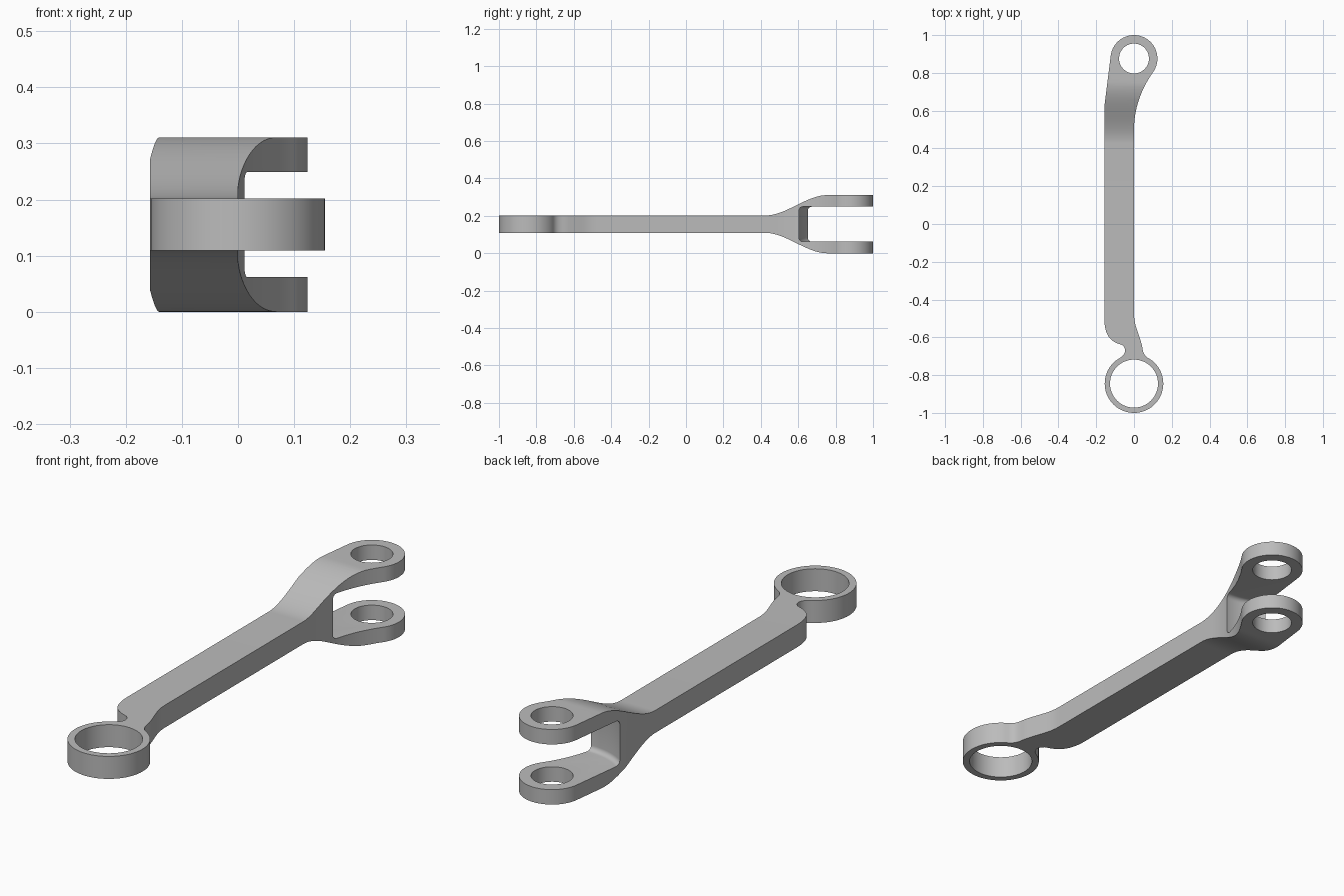
import bpy, bmesh, math
from mathutils import Vector
from mathutils.geometry import interpolate_bezier

cube = bpy.data.objects.get("Cube")
if cube:
    bpy.data.objects.remove(cube, do_unlink=True)

RING, RING_R, RING_HOLE = (0, -0.845), 0.155, 0.127
EYE, EYE_R, EYE_HOLE = (0, 0.876), 0.124, 0.079
MID_Z = 0.1565

steel = bpy.data.materials.new("grey steel")
steel.use_nodes = True
colour = (0.5, 0.5, 0.5, 1)
steel.diffuse_color = colour
steel.node_tree.nodes["Principled BSDF"].inputs["Base Color"].default_value = colour


def make(name, bm):
    bmesh.ops.recalc_face_normals(bm, faces=bm.faces)
    mesh = bpy.data.meshes.new(name)
    bm.to_mesh(mesh)
    bm.free()
    mesh.materials.append(steel)
    ob = bpy.data.objects.new(name, mesh)
    bpy.context.collection.objects.link(ob)
    return ob


def prism(name, points, offset):
    """Extrude a closed loop of 3D points."""
    bm = bmesh.new()
    face = bm.faces.new([bm.verts.new(p) for p in points])
    top = bmesh.ops.extrude_face_region(bm, geom=[face])["geom"]
    bmesh.ops.translate(bm, vec=offset, verts=[v for v in top if isinstance(v, bmesh.types.BMVert)])
    return make(name, bm)


def cylinder(name, centre, radius, z0, z1, fillet=0):
    bm = bmesh.new()
    bmesh.ops.create_cone(bm, cap_ends=True, segments=96, radius1=radius, radius2=radius, depth=z1 - z0)
    if fillet:
        rims = [e for e in bm.edges if abs(e.verts[0].co.z - e.verts[1].co.z) < 1e-5]
        bmesh.ops.bevel(bm, geom=rims, offset=fillet, segments=6, profile=0.5, affect='EDGES')
    bmesh.ops.translate(bm, vec=(centre[0], centre[1], (z0 + z1) / 2), verts=bm.verts)
    return make(name, bm)


def arc(centre, r, a0, a1, n):
    angles = [math.radians(a0 + (a1 - a0) * i / n) for i in range(n + 1)]
    return [(centre[0] + r * math.cos(a), centre[1] + r * math.sin(a)) for a in angles]


def curve(p0, h0, h1, p1, n=14):
    """Interior points of a cubic curve between two outline points."""
    pts = interpolate_bezier(*[Vector(p) for p in (p0, h0, h1, p1)], n)
    return [(p.x, p.y) for p in pts[1:-1]]


def combine(ob, tool, operation):
    mod = ob.modifiers.new(tool.name, 'BOOLEAN')
    mod.object, mod.operation, mod.solver = tool, operation, 'EXACT'
    bpy.ops.object.select_all(action='DESELECT')
    ob.select_set(True)
    bpy.context.view_layer.objects.active = ob
    bpy.ops.object.modifier_apply(modifier=mod.name)
    bpy.data.objects.remove(tool, do_unlink=True)


# Plan outline, counter-clockwise: ring, right edge, eye, left edge, neck
ring = arc(RING, RING_R, 120, 422, 80)
eye = arc(EYE, EYE_R, -35, 172, 56)
neck_r, neck_l = (0.043, -0.645), (-0.07, -0.638)
outline = ring
outline += curve(ring[-1], (0.055, -0.697), (0.046, -0.68), neck_r, 8) + [neck_r]
outline += curve(neck_r, (0.02, -0.56), (0.0, -0.54), (0, -0.47)) + [(0, -0.47), (0, 0.5)]
outline += curve((0, 0.5), (0, 0.62), (0.044, 0.723), eye[0], 18)
outline += eye + [(-0.157, 0.62), (-0.157, -0.5)]
outline += curve((-0.157, -0.5), (-0.157, -0.60), (-0.115, -0.625), neck_l) + [neck_l]
outline += curve(neck_l, (-0.04, -0.648), (-0.036, -0.69), ring[0], 10)
link = prism("link_arm", [(x, y, -0.2) for x, y in outline], (0, 0, 0.8))

# Side profile: slim bar flaring into the fork, mirrored about mid height
half = [(-1.1, 0.0465)]
for i in range(25):
    t = i / 24
    half.append((0.425 + 0.33 * t, 0.0465 + 0.109 * t * t * (3 - 2 * t)))
half.append((1.1, 0.1555))
loop = [(y, MID_Z + h) for y, h in half] + [(y, MID_Z - h) for y, h in reversed(half)]
side = prism("side_profile", [(-0.4, y, z) for y, z in loop], (0.8, 0, 0))
combine(link, side, 'INTERSECT')

# Fork slot with a round, filleted floor, then the two bores
combine(link, cylinder("fork_slot", EYE, 0.272, 0.063, 0.25, 0.02), 'DIFFERENCE')
combine(link, cylinder("eye_bore", EYE, EYE_HOLE, -0.3, 0.7), 'DIFFERENCE')
combine(link, cylinder("ring_bore", RING, RING_HOLE, -0.3, 0.7), 'DIFFERENCE')

# Settle on the ground and shade the curved faces smoothly
low = min(v.co.z for v in link.data.vertices)
for v in link.data.vertices:
    v.co.z -= low
bpy.ops.object.select_all(action='DESELECT')
link.select_set(True)
bpy.context.view_layer.objects.active = link
bpy.ops.object.shade_smooth_by_angle(angle=math.radians(30))
